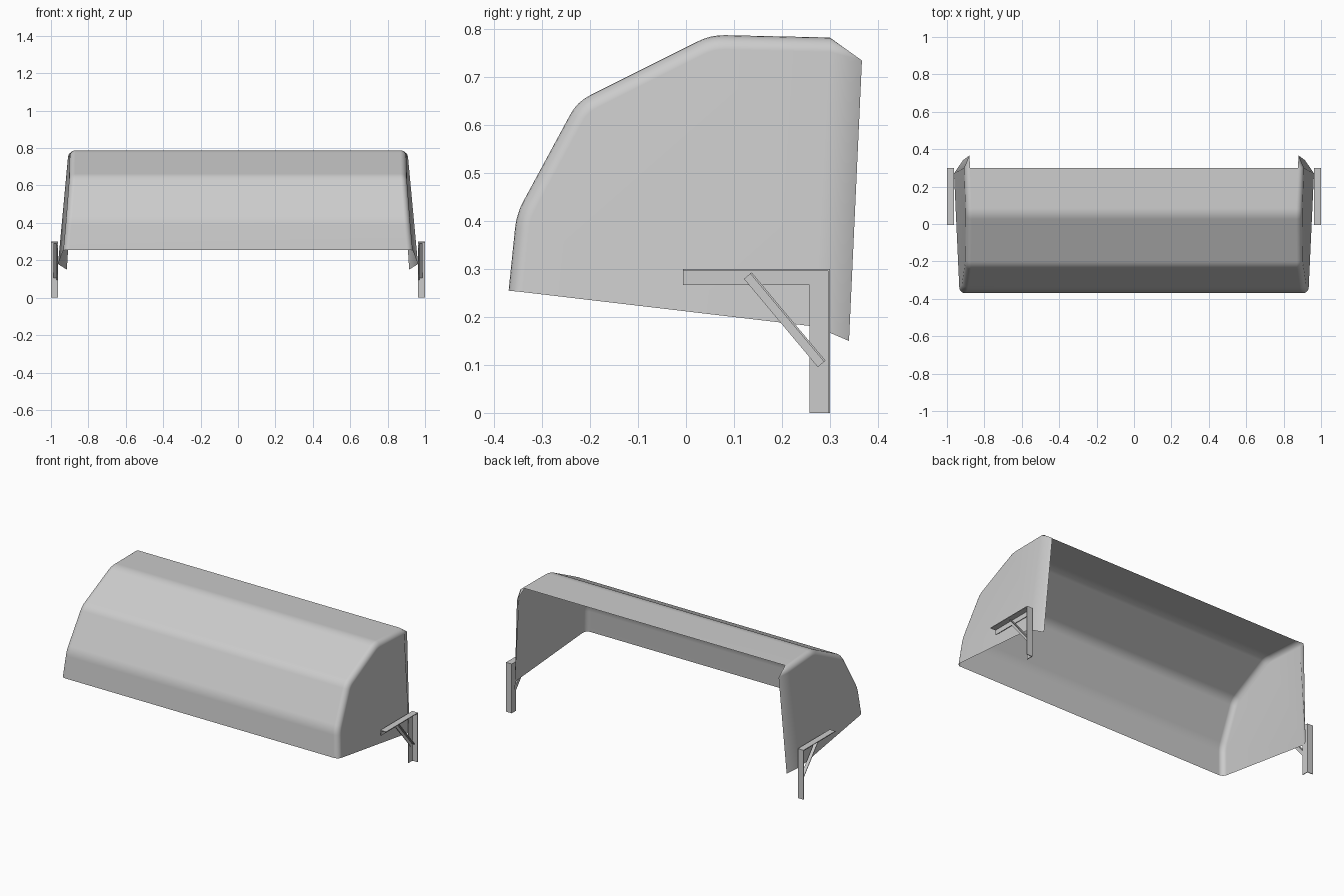
import bpy, bmesh, math
from mathutils import Vector

if "Cube" in bpy.data.objects:
    bpy.data.objects.remove(bpy.data.objects["Cube"])


def finish(name, bm, smooth=False):
    me = bpy.data.meshes.new(name)
    bm.to_mesh(me)
    bm.free()
    ob = bpy.data.objects.new(name, me)
    bpy.context.collection.objects.link(ob)
    mir = ob.modifiers.new("mirror", 'MIRROR')
    mir.use_clip = True
    if smooth:
        me.polygons.foreach_set("use_smooth", [True] * len(me.polygons))
        me.set_sharp_from_angle(angle=math.radians(60))
        wn = ob.modifiers.new("weighted", 'WEIGHTED_NORMAL')
        wn.keep_sharp = True
    return ob


def rounded(points, d=0.03, seg=4):
    """Open (y, z) path with its inner corners rounded."""
    pts = [Vector(p) for p in points]
    out = [pts[0]]
    for a, c, b in zip(pts, pts[1:], pts[2:]):
        p, q = c + (a - c).normalized() * d, c + (b - c).normalized() * d
        for i in range(seg + 1):
            t = i / seg
            out.append(p * (1 - t) ** 2 + c * 2 * t * (1 - t) + q * t * t)
    return out + [pts[-1]]


def side_x(y, z):
    """Plane of the splayed end panel."""
    return 0.970 + 0.035 * y - 0.095 * z


# Hood: bent sheet rolling over into an end panel, with a back flange
path = rounded([(-0.37, 0.255), (-0.3535, 0.415), (-0.227, 0.649),
                (0.052, 0.7885), (0.30, 0.783)])
R, SEG = 0.03, 5
bm = bmesh.new()
rows = []
for i, p in enumerate(path):
    tan = (path[min(i + 1, len(path) - 1)] - path[max(i - 1, 0)]).normalized()
    inward = Vector((tan.y, -tan.x))
    row = [bm.verts.new((0, p.x, p.y))]
    for k in range(SEG + 1):
        t = math.pi / 2 * k / SEG
        q = p + inward * R * (1 - math.cos(t))
        row.append(bm.verts.new((side_x(q.x, q.y) - R * (1 - math.sin(t)), q.x, q.y)))
    rows.append(row)
for a, b in zip(rows, rows[1:]):
    for k in range(SEG + 1):
        bm.faces.new((a[k], a[k + 1], b[k + 1], b[k]))
bend = bm.verts.new((side_x(0.27, 0.18), 0.27, 0.18))
low = bm.verts.new((0.915, 0.34, 0.15))
tip = bm.verts.new((0.88, 0.367, 0.735))
bm.faces.new([r[-1] for r in rows] + [bend])
end = rows[-1]
for k in range(1, SEG + 1):
    bm.faces.new((end[k], end[k + 1], tip))
bm.faces.new((end[-1], bend, low, tip))
bmesh.ops.recalc_face_normals(bm, faces=bm.faces)
bm.faces.ensure_lookup_table()
if bm.faces[0].normal.y > 0:
    bmesh.ops.reverse_faces(bm, faces=bm.faces)
finish("hood", bm, True)


def angle_bar(name, p0, p1, w, x0, lip, t=0.004):
    """L-section bar; p0-p1 is its outer edge in (y, z), plate to the right of it."""
    p0, p1 = Vector(p0), Vector(p1)
    d = (p1 - p0).normalized()
    n = Vector((d.y, -d.x))
    section = [(0, 0), (lip, 0), (lip, t), (t, t), (t, w), (0, w)]
    bm = bmesh.new()
    loops = []
    for p in (p0, p1):
        loop = []
        for x, s in section:
            q = p + n * s
            loop.append(bm.verts.new((x0 + x, q.x, q.y)))
        loops.append(loop)
    a, b = loops
    bm.faces.new(a)
    bm.faces.new(b[::-1])
    for i in range(6):
        j = (i + 1) % 6
        bm.faces.new((a[i], b[i], b[j], a[j]))
    bmesh.ops.recalc_face_normals(bm, faces=bm.faces)
    return finish(name, bm)


# Wall brackets made of angle steel
angle_bar("bracket_post", (0.30, 0.296), (0.30, 0.0), 0.042, 0.962, 0.038)
angle_bar("bracket_arm", (-0.006, 0.30), (0.30, 0.30), 0.033, 0.962, 0.038)
angle_bar("bracket_brace", (0.137, 0.293), (0.291, 0.109), 0.021, 0.966, 0.020)
